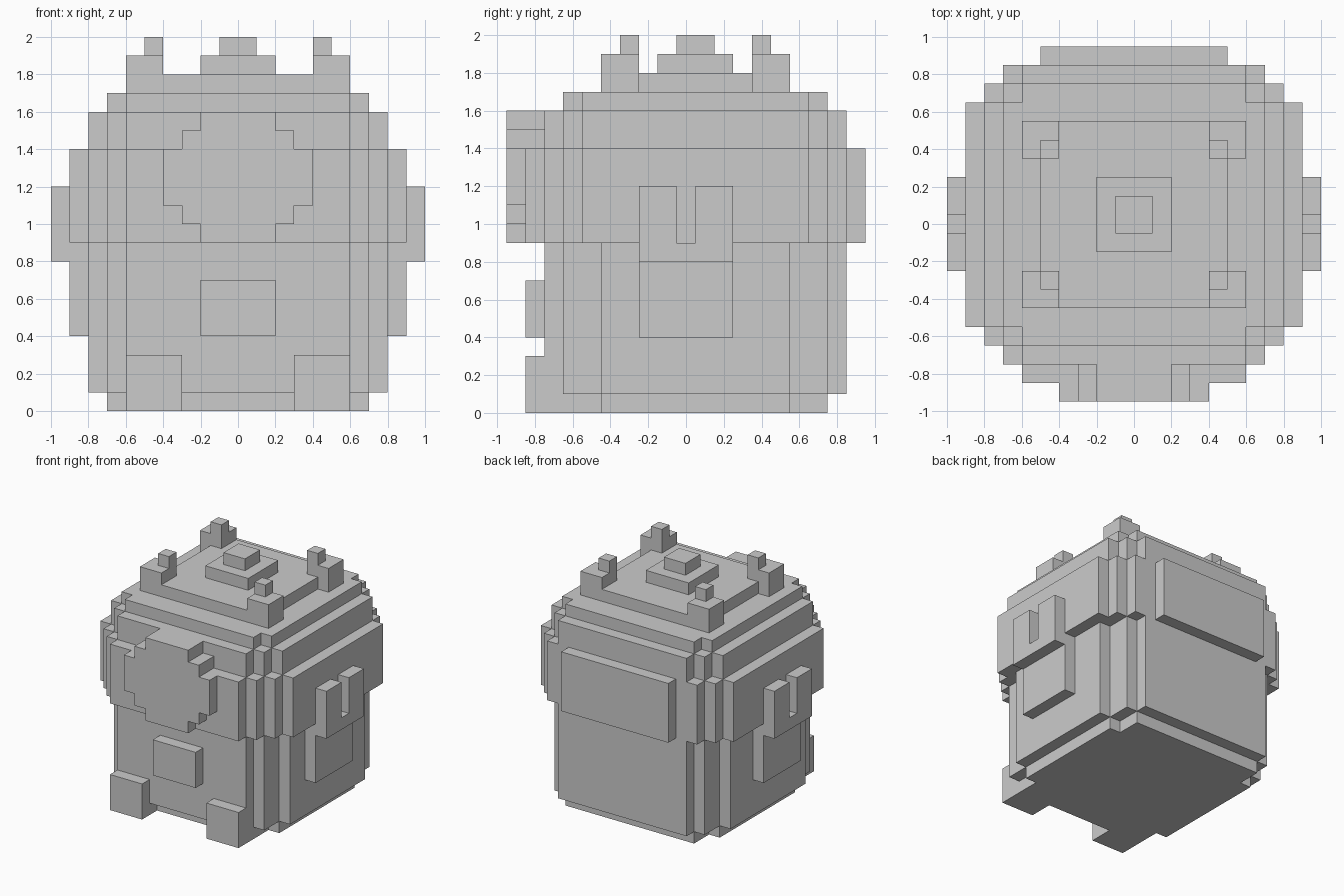
import bpy, bmesh

if "Cube" in bpy.data.objects:
    bpy.data.objects.remove(bpy.data.objects["Cube"])


def prism(name, pts, axis, lo, hi):
    """Extrude a closed 2D outline along an axis (outline axes in x, y, z order)."""
    bm = bmesh.new()

    def place(p, h):
        c = list(p)
        c.insert("xyz".index(axis), h)
        return bm.verts.new(c)
    a = [place(p, lo) for p in pts]
    b = [place(p, hi) for p in pts]
    bm.faces.new(a)
    bm.faces.new(b[::-1])
    for i in range(len(pts)):
        j = (i + 1) % len(pts)
        bm.faces.new((a[i], a[j], b[j], b[i]))
    bmesh.ops.recalc_face_normals(bm, faces=bm.faces)
    mesh = bpy.data.meshes.new(name)
    bm.to_mesh(mesh)
    bm.free()
    ob = bpy.data.objects.new(name, mesh)
    bpy.context.collection.objects.link(ob)
    return ob


def box(name, x0, x1, y0, y1, z0, z1):
    return prism(name, [(x0, y0), (x1, y0), (x1, y1), (x0, y1)], "z", z0, z1)


def stepped(front, back):
    """Stair-cornered outline from (half width, y) steps, narrow to wide."""
    right = []
    for i, (w, y) in enumerate(front):
        if i:
            right.append((front[i - 1][0], y))
        right.append((w, y))
    rear = []
    for i, (w, y) in enumerate(back):
        if i:
            rear.append((back[i - 1][0], y))
        rear.append((w, y))
    right += rear[::-1]
    return right + [(-x, y) for x, y in right[::-1]]


def mirrored(pts):
    return pts + [(-x, z) for x, z in pts[::-1]]


# Body: recessed sole and main block
prism("sole", stepped([(.6, -.65), (.7, -.45)], [(.6, .75), (.7, .55)]), "z", 0, .1)
prism("body", stepped([(.6, -.75), (.7, -.65), (.8, -.45)],
                      [(.6, .85), (.7, .75), (.8, .55)]), "z", .1, .9)
box("front_pocket", -.2, .2, -.85, -.75, .4, .7)

# Head band and the stepped roof
prism("head_band", stepped([(.6, -.85), (.7, -.75), (.8, -.65), (.9, -.55)],
                           [(.5, .95), (.7, .85), (.8, .75), (.9, .65)]), "z", .9, 1.4)
prism("roof_lower", stepped([(.6, -.75), (.7, -.65), (.8, -.55)],
                            [(.6, .85), (.7, .75), (.8, .65)]), "z", 1.4, 1.6)
prism("roof_middle", stepped([(.6, -.65), (.7, -.55)],
                             [(.6, .75), (.7, .65)]), "z", 1.6, 1.7)
box("roof_top", -.5, .5, -.45, .55, 1.7, 1.8)
box("knob_base", -.2, .2, -.15, .25, 1.8, 1.9)
box("knob_tip", -.1, .1, -.05, .15, 1.9, 2.0)

# Round front plate
prism("front_plate", mirrored([(.2, .9), (.2, 1.0), (.3, 1.0), (.3, 1.1), (.4, 1.1),
                               (.4, 1.4), (.3, 1.4), (.3, 1.5), (.2, 1.5), (.2, 1.6)]),
      "y", -.95, -.75)

for side, s in (("right", 1), ("left", -1)):
    # Feet, side pads and U-shaped brackets
    x0, x1 = sorted((.3 * s, .6 * s))
    box(side + "_foot", x0, x1, -.85, -.65, 0, .3)
    x0, x1 = sorted((.8 * s, .9 * s))
    box(side + "_side_pad", x0, x1, -.25, .25, .4, .9)
    x0, x1 = sorted((.9 * s, 1.0 * s))
    prism(side + "_bracket", [(-.25, .8), (.25, .8), (.25, 1.2), (.05, 1.2), (.05, .9),
                              (-.05, .9), (-.05, 1.2), (-.25, 1.2)], "x", x0, x1)
    # Roof corner blocks with small posts on their inner corners
    for end, t in (("back", 1), ("front", -1)):
        x0, x1 = sorted((.4 * s, .6 * s))
        y0, y1 = sorted((.05 + .3 * t, .05 + .5 * t))
        box(f"{end}_{side}_corner", x0, x1, y0, y1, 1.7, 1.9)
        x0, x1 = sorted((.4 * s, .5 * s))
        y0, y1 = sorted((.05 + .3 * t, .05 + .4 * t))
        box(f"{end}_{side}_post", x0, x1, y0, y1, 1.9, 2.0)
